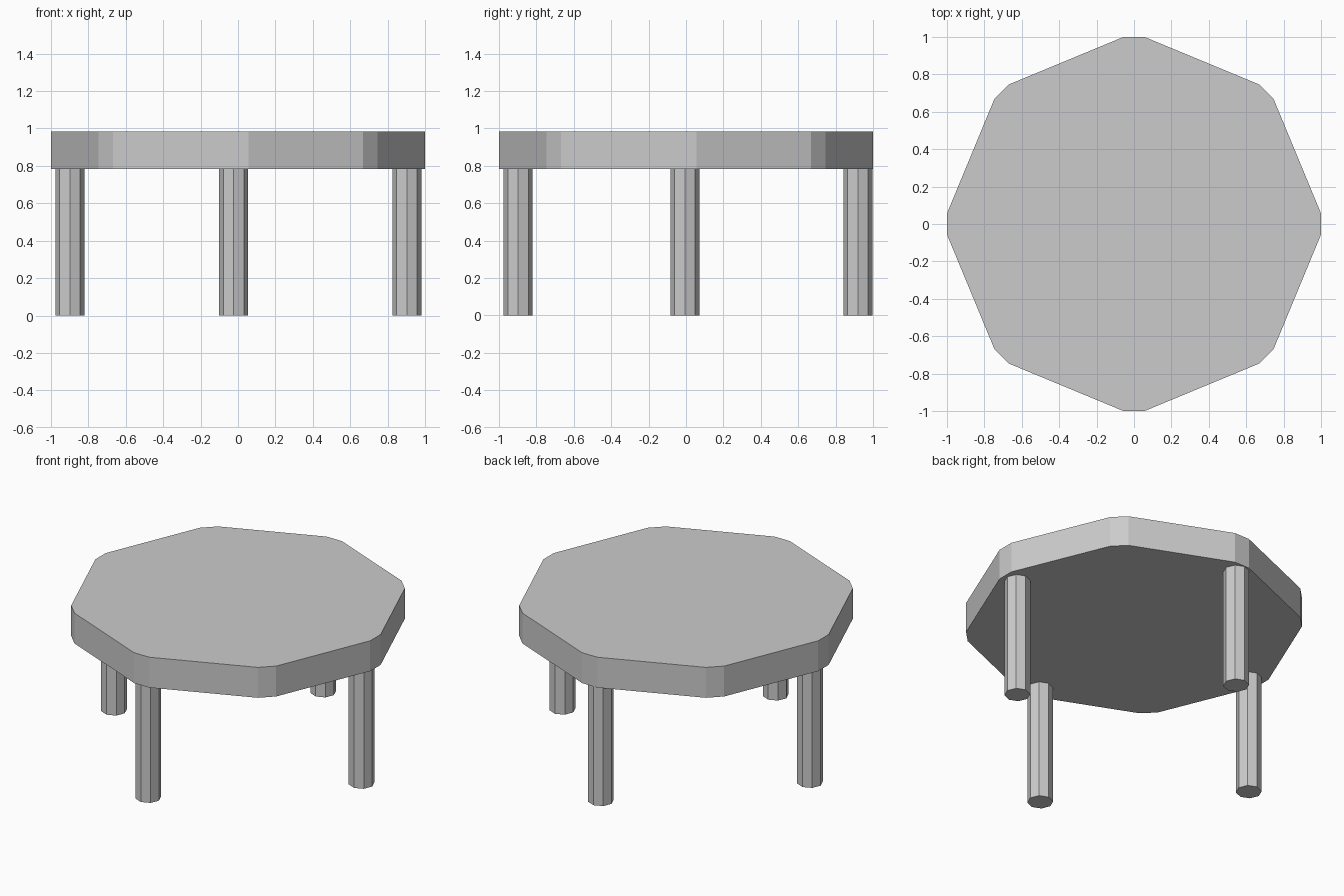
import bpy, bmesh
from mathutils import Matrix

if "Cube" in bpy.data.objects:
    bpy.data.objects.remove(bpy.data.objects["Cube"])


def octagonal_prism(name, radius, x, y, z0, z1, corner=0.0):
    """Eight-sided prism with corners on the axes; optional chamfered vertical edges."""
    bm = bmesh.new()
    bmesh.ops.create_cone(bm, cap_ends=True, segments=8, radius1=radius,
                          radius2=radius, depth=z1 - z0,
                          matrix=Matrix.Translation((x, y, (z0 + z1) / 2)))
    if corner:
        upright = [e for e in bm.edges
                   if abs(e.verts[0].co.z - e.verts[1].co.z) > 0.01]
        bmesh.ops.bevel(bm, geom=upright, offset=corner, offset_type='WIDTH',
                        segments=1, affect='EDGES')
    mesh = bpy.data.meshes.new(name)
    bm.to_mesh(mesh)
    bm.free()
    obj = bpy.data.objects.new(name, mesh)
    bpy.context.collection.objects.link(obj)
    return obj


# Table top: octagon with clipped corners (chamfer face 0.11 wide)
octagonal_prism("table_top", 1.0228, 0, 0, 0.783, 0.983, corner=0.11)

# Four legs, slightly embedded in the top
legs = {
    "front_leg": (-0.024, -0.898),
    "back_leg": (-0.024, 0.919),
    "left_leg": (-0.898, -0.006),
    "right_leg": (0.903, -0.006),
}
for name, (x, y) in legs.items():
    octagonal_prism(name, 0.0775, x, y, 0, 0.79)
